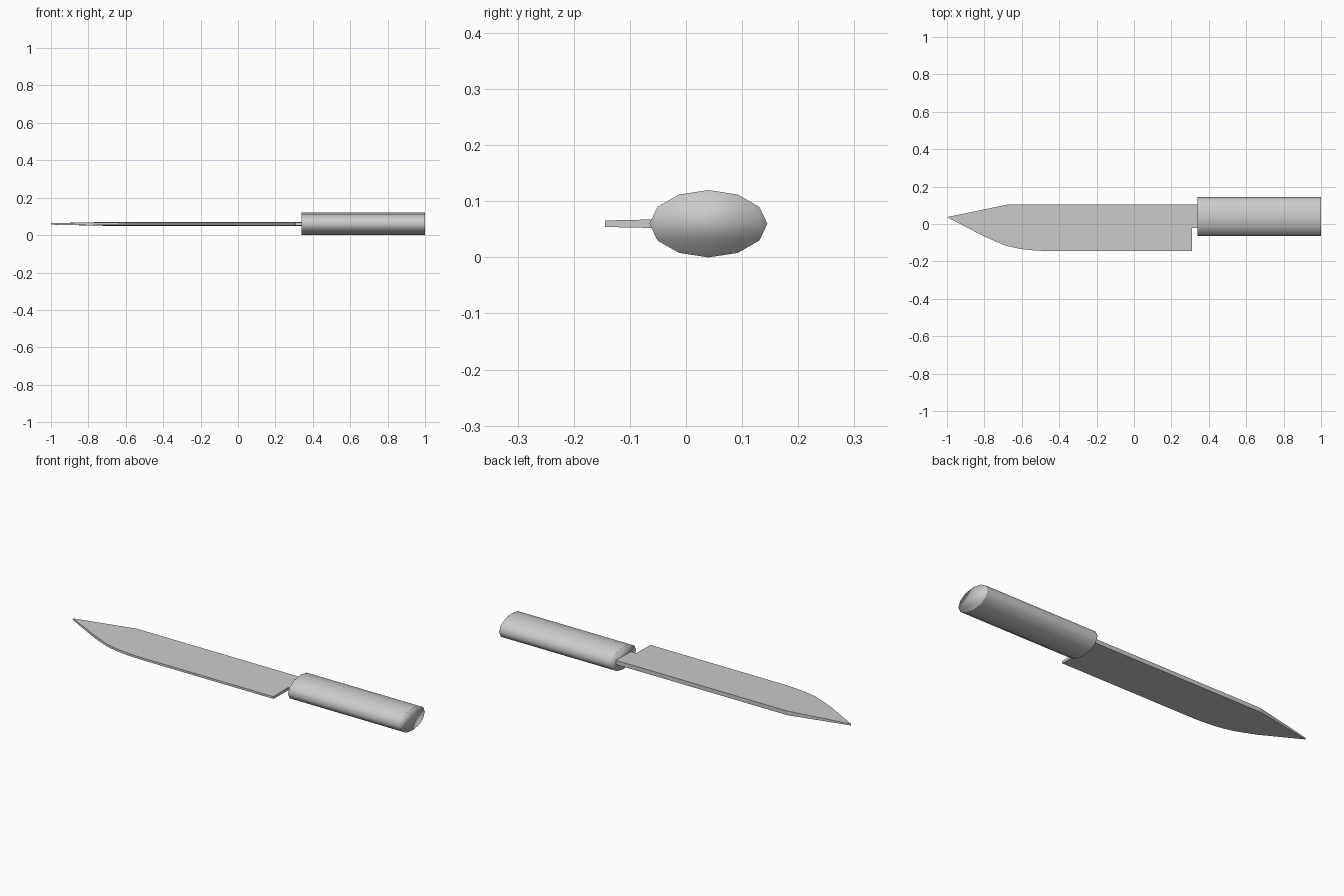
import bpy
import bmesh
import math

cube = bpy.data.objects.get("Cube")
if cube:
    bpy.data.objects.remove(cube)

MID_Z = 0.06

grey = bpy.data.materials.new("plain grey")
colour = (0.6, 0.6, 0.6, 1)
grey.use_nodes = True
grey.diffuse_color = colour
grey.node_tree.nodes["Principled BSDF"].inputs["Base Color"].default_value = colour


def loft(name, rings, smooth):
    """Skin a row of equal vertex rings and close both ends."""
    bm = bmesh.new()
    rows = [[bm.verts.new(p) for p in ring] for ring in rings]
    n = len(rows[0])
    for a, b in zip(rows, rows[1:]):
        for i in range(n):
            j = (i + 1) % n
            bm.faces.new((a[i], a[j], b[j], b[i]))
    bm.faces.new(rows[0][::-1])
    bm.faces.new(rows[-1])
    bmesh.ops.recalc_face_normals(bm, faces=bm.faces)
    for f in bm.faces:
        f.smooth = smooth
    mesh = bpy.data.meshes.new(name)
    bm.to_mesh(mesh)
    bm.free()
    mesh.materials.append(grey)
    obj = bpy.data.objects.new(name, mesh)
    bpy.context.collection.objects.link(obj)
    return obj


# Blade: flat outline that thins from the spine to the cutting edge and tip
outline = [(-1, 0.037), (-0.8, -0.067), (-0.69, -0.115), (-0.61, -0.133),
           (-0.55, -0.14), (-0.48, -0.144), (0.31, -0.144), (0.31, -0.022),
           (0.36, -0.022), (0.36, 0.105), (-0.67, 0.105)]


def half_thickness(x, y):
    if x == -1:
        return 0.004
    return 0.0058 + 0.0052 * (y + 0.144) / 0.249


loft("blade", [[(x, y, MID_Z + side * half_thickness(x, y)) for x, y in outline]
               for side in (-1, 1)], False)

# Handle: twelve-sided oval bar with tight loops that soften only the ends
angles = [math.tau * i / 12 for i in range(12)]
loft("handle", [[(x, 0.04 + 0.105 * math.cos(a), MID_Z + 0.06 * math.sin(a)) for a in angles]
                for x in (0.34, 0.343, 0.997, 1)], True)
